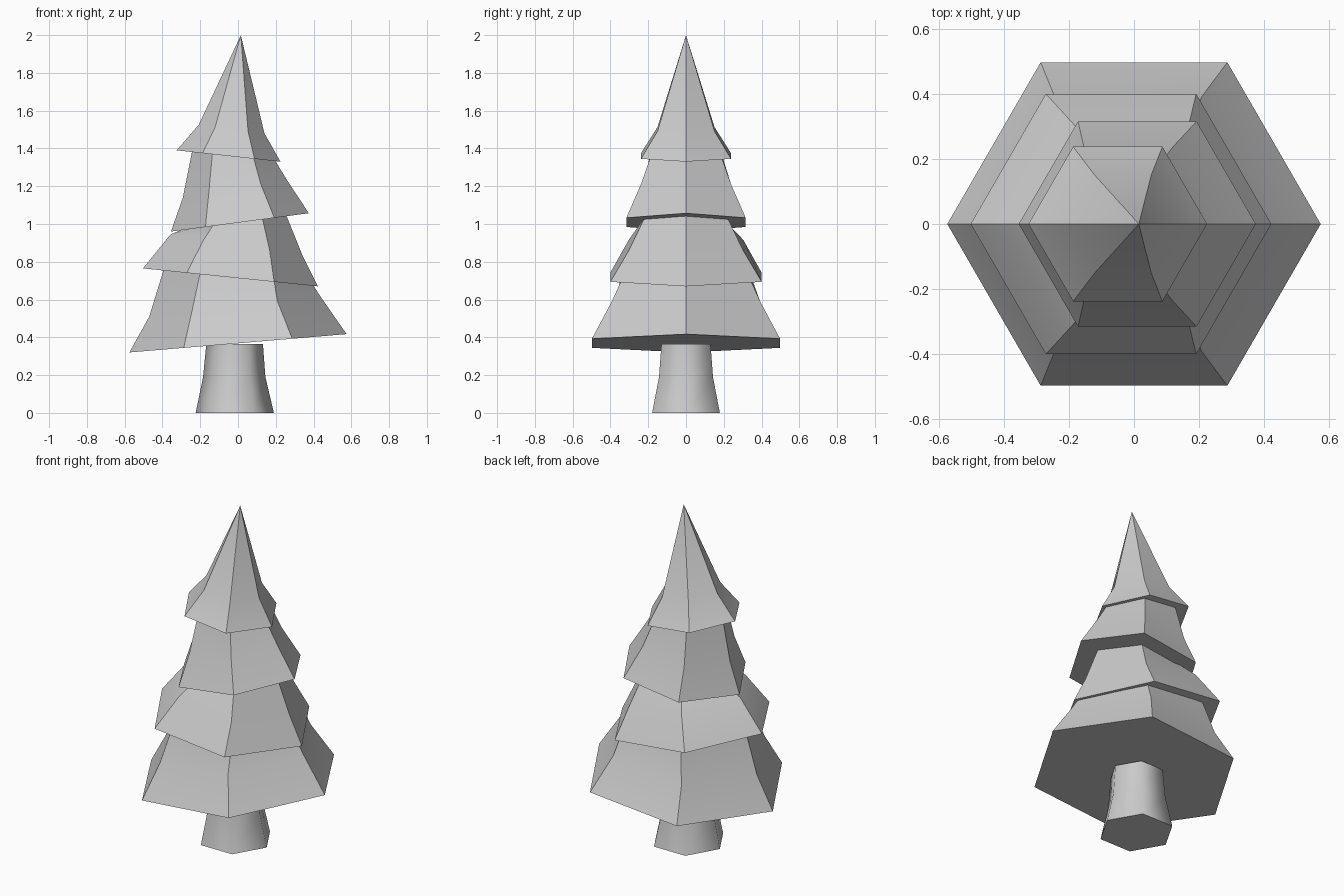
import bpy, bmesh, math

if "Cube" in bpy.data.objects:
    bpy.data.objects.remove(bpy.data.objects["Cube"])


def hex_stack(name, rings, smooth_deg, apex=None):
    """Loft six-sided rings (x centre, radius, z at left corner, z at right corner)."""
    bm = bmesh.new()
    loops = []
    for cx, r, zl, zr in rings:
        loop = []
        for i in range(6):
            a = math.radians(60 * i)
            t = (math.cos(a) + 1) / 2
            loop.append(bm.verts.new((cx + r * math.cos(a), r * math.sin(a), zl + (zr - zl) * t)))
        loops.append(loop)
    for lo, hi in zip(loops, loops[1:]):
        for i in range(6):
            j = (i + 1) % 6
            bm.faces.new((lo[i], lo[j], hi[j], hi[i]))
    bm.faces.new(loops[0][::-1])
    top = loops[-1]
    if apex:
        tip = bm.verts.new(apex)
        for i in range(6):
            bm.faces.new((top[i], top[(i + 1) % 6], tip))
    else:
        bm.faces.new(top)
    bmesh.ops.recalc_face_normals(bm, faces=bm.faces)
    mesh = bpy.data.meshes.new(name)
    bm.to_mesh(mesh)
    bm.free()
    mesh.shade_smooth()
    mesh.set_sharp_from_angle(angle=math.radians(smooth_deg))
    obj = bpy.data.objects.new(name, mesh)
    bpy.context.collection.objects.link(obj)
    return obj


# Flared trunk with softened sides
hex_stack("trunk", [(-0.017, 0.207, 0, 0), (-0.02, 0.165, 0.19, 0.19),
                    (-0.018, 0.15, 0.365, 0.365)], 65)

# Foliage tiers, each tilted and flared at the rim
hex_stack("bottom_tier", [(0, 0.575, 0.32, 0.417), (-0.018, 0.452, 0.51, 0.62),
                          (-0.005, 0.385, 0.77, 0.705)], 35)
hex_stack("lower_tier", [(-0.04, 0.463, 0.765, 0.67), (-0.007, 0.35, 0.945, 0.83),
                         (0.002, 0.25, 0.99, 1.055)], 35)
hex_stack("upper_tier", [(0.01, 0.365, 0.96, 1.057), (-0.017, 0.275, 1.14, 1.235),
                         (-0.028, 0.213, 1.395, 1.355)], 35)
hex_stack("top_tier", [(-0.05, 0.275, 1.39, 1.33), (-0.034, 0.174, 1.525, 1.48)],
          35, apex=(0.015, 0, 2))
